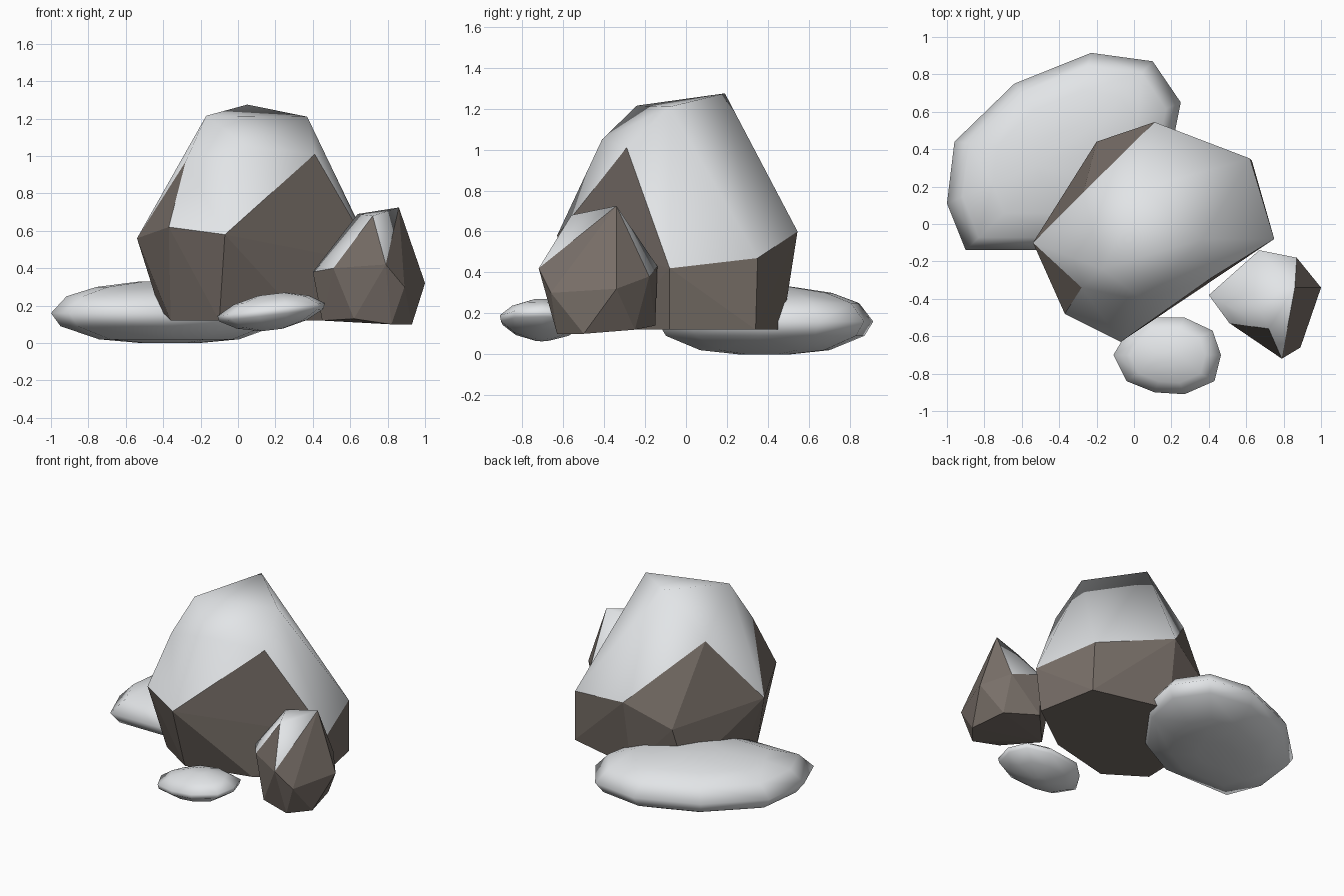
import bpy, bmesh
from mathutils import Vector

if "Cube" in bpy.data.objects:
    bpy.data.objects.remove(bpy.data.objects["Cube"], do_unlink=True)


def material(name, rgb):
    mat = bpy.data.materials.new(name)
    mat.use_nodes = True
    mat.diffuse_color = (*rgb, 1)
    mat.node_tree.nodes["Principled BSDF"].inputs["Base Color"].default_value = (*rgb, 1)
    return mat


SNOW = material("snow white", (0.8, 0.82, 0.84))
STONE = material("stone brown", (0.19, 0.16, 0.14))


def boulder(name, points, is_snow):
    """Convex stone; faces chosen by is_snow are smooth snow, the rest flat stone."""
    bm = bmesh.new()
    for p in points:
        bm.verts.new(p)
    bmesh.ops.convex_hull(bm, input=bm.verts)
    loose = [v for v in bm.verts if not v.link_faces]
    bmesh.ops.delete(bm, geom=loose, context='VERTS')
    bmesh.ops.recalc_face_normals(bm, faces=bm.faces)
    bm.normal_update()
    for f in bm.faces:
        snowy = is_snow(f)
        f.material_index = 0 if snowy else 1
        f.smooth = snowy
    # crisp border between snow and stone
    for e in bm.edges:
        if len({f.material_index for f in e.link_faces}) > 1:
            e.smooth = False
    mesh = bpy.data.meshes.new(name)
    bm.to_mesh(mesh)
    bm.free()
    mesh.materials.append(SNOW)
    mesh.materials.append(STONE)
    obj = bpy.data.objects.new(name, mesh)
    bpy.context.collection.objects.link(obj)
    return obj


def snow_mound(name, outline, rings, tilt=0.0):
    """Flat pillow: the outline repeated at each (height, scale) ring."""
    centre = sum((Vector(p) for p in outline), Vector((0, 0))) / len(outline)
    points = []
    for z, s in rings:
        for p in outline:
            q = centre + (Vector(p) - centre) * s
            points.append((q.x, q.y, z + tilt * (q.x - centre.x)))
    return boulder(name, points, lambda f: True)


# Large boulder: foot, waist, stone points reaching up, snowy crown
foot = [(-.36, -.28, .12), (-.1, -.45, .12), (.35, -.34, .12), (.71, -.08, .12),
        (.63, .34, .12), (.1, .47, .12), (-.25, .36, .12), (-.42, -.05, .18)]
waist = [(-.54, -.1, .56), (-.37, -.48, .62), (-.07, -.63, .58), (.75, -.08, .42),
         (.62, .35, .47), (.11, .545, .6), (-.2, .44, .45)]
spurs = [(-.28, -.34, .97), (.41, -.29, 1.01), (-.27, .17, .99)]
crown = [(-.17, -.24, 1.215), (.05, .19, 1.275), (.37, -.08, 1.21), (.05, -.41, 1.05)]
boulder("large_boulder", foot + waist + spurs + crown,
        lambda f: max(v.co.z for v in f.verts) > 1.03 or f.normal.z > .39)

# Small boulder, snowy on the inner side
foot = [(.93, -.5, .1), (.82, -.63, .1), (.62, -.6, .13), (.45, -.38, .12),
        (.66, -.15, .14), (.88, -.25, .12)]
waist = [(.79, -.72, .42), (.51, -.53, .4), (.4, -.38, .38), (.67, -.14, .43),
         (.87, -.18, .38), (1, -.34, .32), (.89, -.66, .3)]
crown = [(.86, -.34, .725), (.72, -.56, .68), (.64, -.38, .69)]
boulder("small_boulder", foot + waist + crown,
        lambda f: f.normal.z > .38 and f.calc_center_median().x < .82)

# Snow mounds on the ground
snow_mound("large_snow_mound",
           [(-.9, -.14), (-1, .11), (-.96, .44), (-.64, .75), (-.23, .915), (.1, .87),
            (.25, .65), (.19, .35), (-.05, .02), (-.35, -.14)],
           [(0, .25), (.02, .6), (.09, .92), (.16, 1), (.25, .87), (.3, .62), (.33, .25)])
snow_mound("small_snow_mound",
           [(-.11, -.7), (-.04, -.84), (.11, -.9), (.27, -.91), (.43, -.84), (.465, -.7),
            (.42, -.57), (.27, -.5), (.06, -.5), (-.05, -.6)],
           [(.07, .2), (.1, .65), (.15, .97), (.18, 1), (.23, .7), (.262, .25)], tilt=.12)
